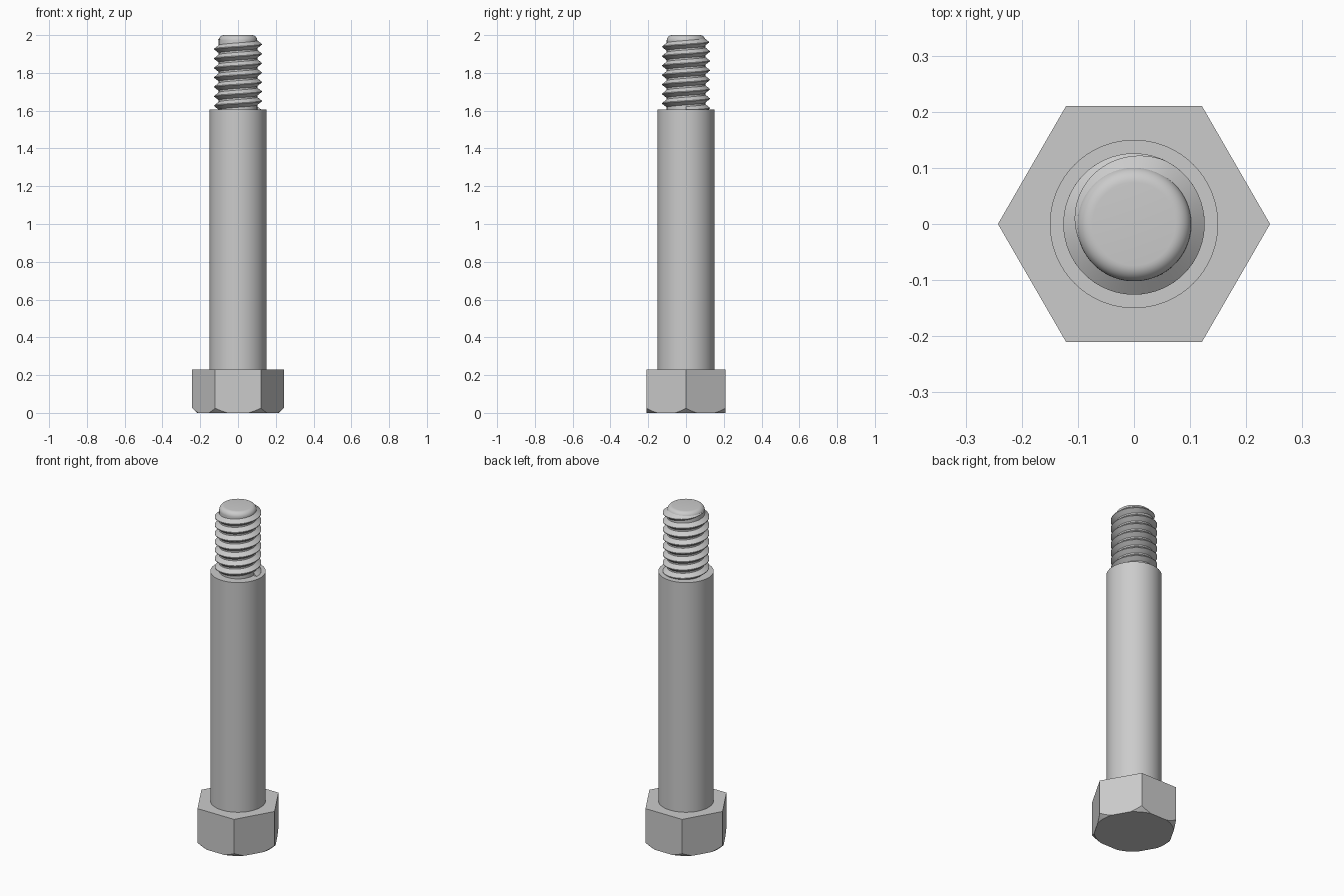
import bpy
import bmesh
from math import cos, sin, pi, radians

cube = bpy.data.objects.get("Cube")
if cube:
    bpy.data.objects.remove(cube, do_unlink=True)

# Single steel colour
steel = bpy.data.materials.new("grey steel")
steel.use_nodes = True
colour = (0.6, 0.6, 0.6, 1)
steel.diffuse_color = colour
steel.node_tree.nodes["Principled BSDF"].inputs["Base Color"].default_value = colour


def skin(name, rings, closed):
    """Join successive rings of points with quads and cap both ends."""
    bm = bmesh.new()
    rows = [[bm.verts.new(p) for p in ring] for ring in rings]
    n = len(rows[0])
    for a, b in zip(rows, rows[1:]):
        for i in range(n):
            j = (i + 1) % n
            bm.faces.new((a[i], a[j], b[j], b[i]))
    if closed:
        bm.faces.new(rows[0][::-1])
        bm.faces.new(rows[-1])
    bmesh.ops.recalc_face_normals(bm, faces=bm.faces[:])
    mesh = bpy.data.meshes.new(name)
    bm.to_mesh(mesh)
    bm.free()
    mesh.materials.append(steel)
    obj = bpy.data.objects.new(name, mesh)
    bpy.context.collection.objects.link(obj)
    return obj


def lathe(name, profile, sides):
    """Spin (radius, height) points about the z axis."""
    turns = [2 * pi * i / sides for i in range(sides)]
    return skin(name, [[(r * cos(t), r * sin(t), z) for t in turns] for r, z in profile], True)


def activate(obj):
    bpy.ops.object.select_all(action="DESELECT")
    obj.select_set(True)
    bpy.context.view_layer.objects.active = obj


# Hexagonal head, its bottom corners turned off by a cone
head = lathe("hex_head", [(0.2425, 0), (0.2425, 0.23)], 6)
cutter = lathe("chamfer_cutter", [(0.207, -0.01), (0.317, 0.1), (0.317, 0.3)], 96)
cutter.hide_render = True
cut = head.modifiers.new("chamfer", "BOOLEAN")
cut.operation = "INTERSECT"
cut.solver = "EXACT"
cut.object = cutter
activate(head)
bpy.ops.object.modifier_apply(modifier=cut.name)
bpy.data.objects.remove(cutter, do_unlink=True)

# Plain shank
shank = lathe("shank", [(0.15, 0.22), (0.15, 1.605)], 96)

# Thread core with a rounded tip
core_r, fillet = 0.102, 0.028
tip = [(core_r - fillet + fillet * cos(a), 2 - fillet + fillet * sin(a))
       for a in (i * pi / 16 for i in range(9))]
core = lathe("thread_core", [(core_r, 1.59)] + tip, 96)

# Right-hand helical thread that runs out at the top
pitch, crest_r, root_r = 0.05, 0.126, 0.099
steps = 64
start, end, fade = -6 * 2 * pi, radians(575), radians(150)
rings = []
count = int((end - start) / (2 * pi) * steps)
for k in range(count + 1):
    t = start + (end - start) * k / count
    z = 1.926 + pitch * (t - pi) / (2 * pi)
    s = max(0.02, min(1, (end - t) / fade))
    tooth = [(root_r, -0.023 * s), (root_r + (crest_r - root_r) * s, -0.002 * s),
             (root_r + (crest_r - root_r) * s, 0.002 * s), (root_r, 0.023 * s)]
    rings.append([(r * cos(t), r * sin(t), z + dz) for r, dz in tooth])
thread = skin("helical_thread", rings, True)

# Smooth round walls, crisp corners
for obj in (head, shank, core, thread):
    activate(obj)
    bpy.ops.object.shade_smooth_by_angle(angle=radians(30))
